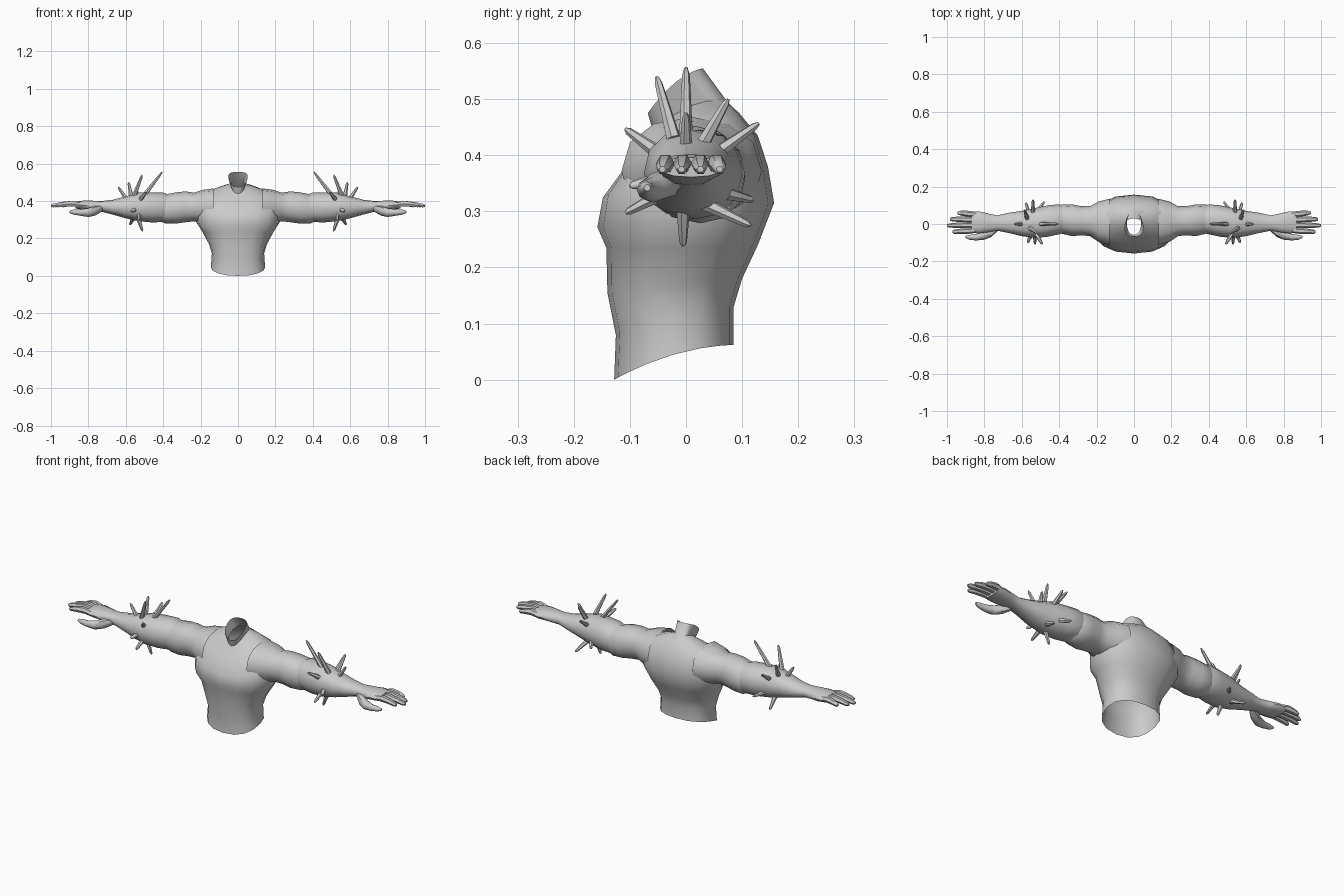
import bpy, bmesh
from math import cos, sin, pi, radians, copysign
from mathutils import Vector


def finish(name, bm, mirror=False, angle=50):
    bmesh.ops.recalc_face_normals(bm, faces=bm.faces)
    me = bpy.data.meshes.new(name)
    bm.to_mesh(me)
    bm.free()
    ob = bpy.data.objects.new(name, me)
    bpy.context.collection.objects.link(ob)
    bpy.ops.object.select_all(action='DESELECT')
    ob.select_set(True)
    bpy.context.view_layer.objects.active = ob
    bpy.ops.object.shade_smooth_by_angle(angle=radians(angle))
    if mirror:
        m = ob.modifiers.new("Mirror", 'MIRROR')
        m.use_mirror_merge = False
    return ob


def skin(bm, rings, cap_start=False, cap_end=False):
    loops = [[bm.verts.new(p) for p in r] for r in rings]
    n = len(loops[0])
    for a, b in zip(loops, loops[1:]):
        for i in range(n):
            j = (i + 1) % n
            bm.faces.new((a[i], a[j], b[j], b[i]))
    if cap_start:
        bm.faces.new(loops[0])
    if cap_end:
        bm.faces.new(loops[-1])


def power(v, e):
    return copysign(abs(v) ** e, v)


def limb(bm, sections, n=12, e=0.9, caps=(False, False)):
    """Loft along x; sections are (x, y0, y1, z0, z1)."""
    rings = []
    for x, y0, y1, z0, z1 in sections:
        rings.append([(x, (y0 + y1) / 2 + (y1 - y0) / 2 * power(cos(2 * pi * i / n), e),
                       (z0 + z1) / 2 + (z1 - z0) / 2 * power(sin(2 * pi * i / n), e))
                      for i in range(n)])
    skin(bm, rings, *caps)


# Torso: open at waist and neck; (z front, z side, z back, half width, y front, y back)
torso = [
    (0.00, 0.045, 0.062, 0.145, -0.128, 0.085),
    (0.08, 0.12, 0.13, 0.140, -0.125, 0.085),
    (0.155, 0.17, 0.18, 0.155, -0.14, 0.10),
    (0.235, 0.235, 0.24, 0.19, -0.142, 0.128),
    (0.272, 0.285, 0.315, 0.222, -0.158, 0.157),
    (0.325, 0.38, 0.38, 0.225, -0.148, 0.146),
    (0.39, 0.452, 0.435, 0.165, -0.10, 0.128),
    (0.425, 0.478, 0.475, 0.085, -0.068, 0.095),
    (0.44, 0.488, 0.496, 0.038, -0.058, 0.073),
    (0.475, 0.53, 0.555, 0.052, -0.068, 0.03),
]
N = 16
rings = []
for zf, zs, zb, w, yf, yb in torso:
    ring = []
    for i in range(N):
        a = 2 * pi * i / N
        c = power(cos(a), 0.85)
        ring.append((w * power(sin(a), 0.85), (yf + yb) / 2 + c * (yb - yf) / 2,
                     zs + c * (zb - zf) / 2 + c * c * ((zf + zb) / 2 - zs)))
    rings.append(ring)
bm = bmesh.new()
skin(bm, rings)
finish("torso", bm)

# Upper arms with shoulder muscle
bm = bmesh.new()
limb(bm, [
    (0.13, -0.115, 0.135, 0.275, 0.468),
    (0.19, -0.095, 0.12, 0.28, 0.46),
    (0.235, -0.065, 0.095, 0.292, 0.445),
    (0.28, -0.06, 0.095, 0.287, 0.452),
    (0.33, -0.065, 0.105, 0.28, 0.447),
    (0.385, -0.052, 0.105, 0.279, 0.437),
    (0.41, -0.045, 0.09, 0.29, 0.43),
])
finish("upper_arm", bm, True)

# Forearms
bm = bmesh.new()
limb(bm, [
    (0.37, -0.045, 0.095, 0.295, 0.435),
    (0.40, -0.055, 0.105, 0.288, 0.445),
    (0.46, -0.068, 0.10, 0.286, 0.445),
    (0.53, -0.075, 0.085, 0.292, 0.445),
    (0.60, -0.065, 0.07, 0.308, 0.425),
    (0.67, -0.048, 0.06, 0.328, 0.407),
    (0.73, -0.036, 0.046, 0.343, 0.40),
    (0.78, -0.044, 0.056, 0.347, 0.402),
    (0.83, -0.05, 0.068, 0.354, 0.402),
    (0.87, -0.048, 0.066, 0.361, 0.396),
], caps=(False, True))
finish("forearm_and_palm", bm, True)

# Fingers (base y, tip y, tip x) and thumb
bm = bmesh.new()
for yb, yt, xt in [(-0.034, -0.042, 0.97), (-0.005, -0.008, 1.0),
                   (0.024, 0.026, 0.985), (0.051, 0.06, 0.945)]:
    sec = []
    for t, z, r in [(0, 0.38, 0.013), (0.35, 0.386, 0.0165), (0.7, 0.382, 0.014),
                    (0.93, 0.376, 0.011), (1, 0.375, 0.006)]:
        x, y = 0.845 + (xt - 0.845) * t, yb + (yt - yb) * t
        sec.append((x, y - r, y + r, z - r, z + r))
    limb(bm, sec, 6, 1, (True, True))
limb(bm, [
    (0.725, -0.035, 0.0, 0.345, 0.38),
    (0.765, -0.07, -0.01, 0.322, 0.375),
    (0.80, -0.084, -0.035, 0.315, 0.362),
    (0.845, -0.088, -0.054, 0.322, 0.356),
    (0.88, -0.084, -0.058, 0.328, 0.354),
    (0.90, -0.075, -0.063, 0.336, 0.348),
], 8, 1, (True, True))
finish("fingers_and_thumb", bm, True)

# Forearm spikes: base, tip
spikes = [
    ((0.51, 0.0, 0.42), (0.405, 0.0, 0.556)),
    ((0.555, -0.022, 0.43), (0.512, -0.052, 0.54)),
    ((0.59, 0.0, 0.40), (0.64, 0.0, 0.475)),
    ((0.57, 0.03, 0.42), (0.585, 0.075, 0.50)),
    ((0.54, 0.05, 0.40), (0.54, 0.13, 0.457)),
    ((0.52, 0.06, 0.335), (0.48, 0.12, 0.32)),
    ((0.555, 0.03, 0.315), (0.578, 0.115, 0.275)),
    ((0.535, -0.005, 0.31), (0.51, -0.005, 0.238)),
    ((0.53, -0.045, 0.33), (0.53, -0.108, 0.297)),
    ((0.525, -0.05, 0.405), (0.49, -0.108, 0.447)),
    ((0.55, -0.055, 0.355), (0.568, -0.1, 0.345)),
]
bm = bmesh.new()
for b, t in spikes:
    b, t = Vector(b), Vector(t)
    d = t - b
    u = d.normalized()
    s = u.orthogonal().normalized()
    v = u.cross(s)
    rings = [[b + d * k + (s * cos(pi * i / 3) + v * sin(pi * i / 3)) * r for i in range(6)]
             for k, r in [(0, 0.013), (0.9, 0.007), (1, 0.003)]]
    skin(bm, rings, True, True)
finish("forearm_spikes", bm, True)
